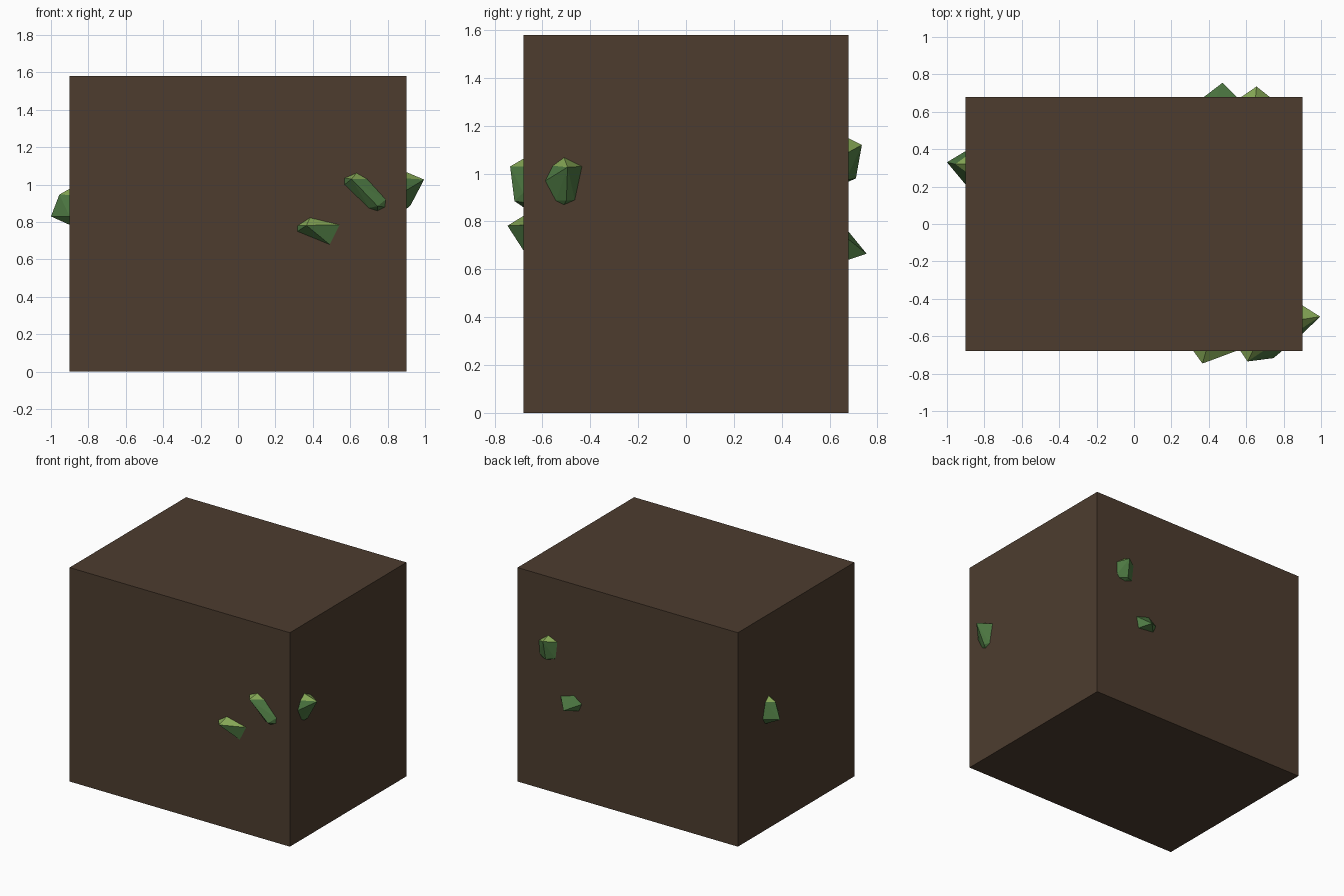
import bpy, bmesh
from mathutils import Vector

if "Cube" in bpy.data.objects:
    bpy.data.objects.remove(bpy.data.objects["Cube"])

W, D, H = 0.90, 0.68, 1.58


def material(name, rgb):
    m = bpy.data.materials.new(name)
    m.diffuse_color = (*rgb, 1)
    m.use_nodes = True
    m.node_tree.nodes["Principled BSDF"].inputs["Base Color"].default_value = m.diffuse_color
    return m


brown = material("brown", (0.075, 0.046, 0.028))
green = material("green", (0.075, 0.19, 0.055))
light_green = material("light_green", (0.23, 0.38, 0.09))


def finish(bm, name, mats):
    mesh = bpy.data.meshes.new(name)
    bm.to_mesh(mesh)
    bm.free()
    for m in mats:
        mesh.materials.append(m)
    bpy.context.collection.objects.link(bpy.data.objects.new(name, mesh))


def crystal(name, axis, side, base, peaks, tip=True):
    """Faceted shard: base outline (u, z) on a block side, peaks (u, z, height)."""
    wall = (W, D)[axis]
    bm = bmesh.new()

    def add(u, z, h):
        p = Vector((u, u, z))
        p[axis] = side * (wall + h)
        bm.verts.new(p)

    for u, z in base:
        add(u, z, 0)
        add(u, z, -0.02)
    for u, z, h in peaks:
        add(u, z, h)
    bmesh.ops.convex_hull(bm, input=bm.verts[:])
    bmesh.ops.recalc_face_normals(bm, faces=bm.faces[:])
    # upward facets are the lighter tip
    for f in bm.faces:
        outside = side * f.calc_center_median()[axis] > wall + 0.005
        f.material_index = int(tip and outside and f.normal.z > 0.55)
    finish(bm, name, [green, light_green])


# earth block
bm = bmesh.new()
bmesh.ops.create_cube(bm, size=1)
for v in bm.verts:
    v.co = Vector((v.co.x * 2 * W, v.co.y * 2 * D, (v.co.z + 0.5) * H))
finish(bm, "block", [brown])

# front shards
crystal("front_long_shard", 1, -1,
        [(.57, 1.035), (.634, 1.062), (.69, 1.03), (.79, .92), (.785, .88),
         (.745, .86), (.70, .875), (.57, 1.0)],
        [(.607, 1.03, .055), (.746, .885, .037)])
crystal("front_small_shard", 1, -1,
        [(.318, .78), (.385, .823), (.543, .785), (.49, .68), (.318, .75)],
        [(.366, .782, .066)])
# right shard
crystal("right_shard", 0, 1,
        [(-.588, .97), (-.556, 1.033), (-.51, 1.067), (-.435, 1.03),
         (-.465, .89), (-.51, .87), (-.544, .887)],
        [(-.495, 1.027, .095), (-.50, .888, .022)])
# left shard
crystal("left_shard", 0, -1,
        [(.32, .978), (.28, .945), (.36, .945), (.39, .83), (.36, .785),
         (.26, .785), (.21, .83)],
        [(.32, .947, .055), (.33, .83, .10)])
# back shards
crystal("back_tall_shard", 1, 1,
        [(.725, 1.09), (.65, 1.147), (.575, 1.115), (.59, .99), (.65, .967),
         (.70, .975), (.72, 1.0)],
        [(.655, 1.12, .055), (.65, .98, .03)])
crystal("back_small_shard", 1, 1,
        [(.548, .725), (.44, .757), (.375, .71), (.40, .655), (.53, .64)],
        [(.473, .665, .075)], tip=False)
